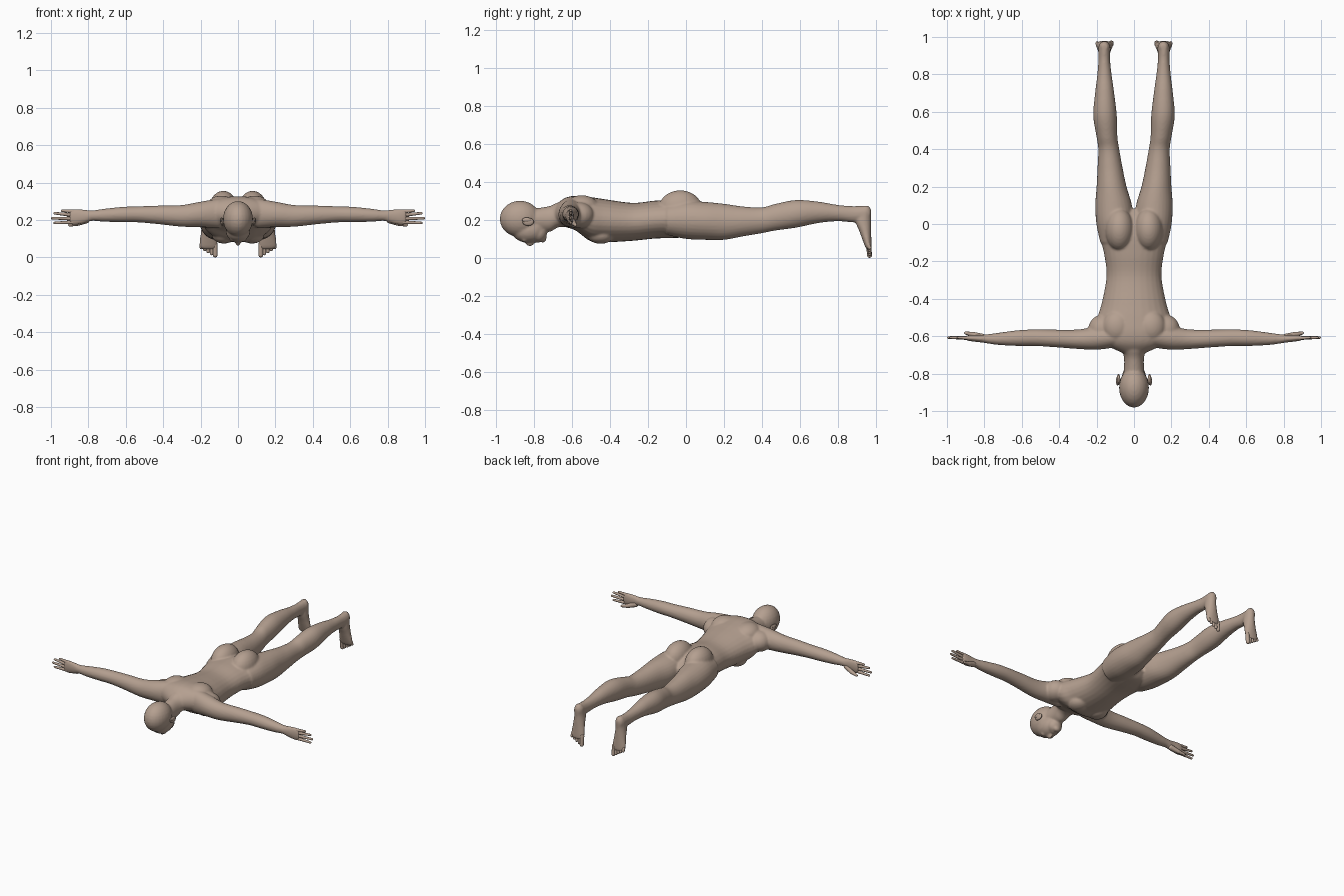
import bpy, bmesh, math
from mathutils import Matrix, Vector

cube = bpy.data.objects.get("Cube")
if cube:
    bpy.data.objects.remove(cube, do_unlink=True)

skin = bpy.data.materials.new("skin")
skin.use_nodes = True
skin.diffuse_color = (0.46, 0.35, 0.28, 1)
skin.node_tree.nodes["Principled BSDF"].inputs["Base Color"].default_value = skin.diffuse_color


def smooth_rows(rows, steps=5):
    """Catmull-Rom interpolation through the section rows."""
    pts = [rows[0]] + rows + [rows[-1]]
    out = []
    for a, b, c, d in zip(pts, pts[1:], pts[2:], pts[3:]):
        for s in range(steps):
            t = s / steps
            out.append([q + t / 2 * (r - p + t * (2 * p - 5 * q + 4 * r - w + t * (3 * (q - r) + w - p)))
                        for p, q, r, w in zip(a, b, c, d)])
    return out + [rows[-1]]


def loft(bm, axis, rows, side=1, sides=28):
    """Rows: place along axis, two centre offsets, two radii."""
    order = {"X": (0, 1, 2), "Y": (1, 0, 2), "Z": (2, 0, 1)}[axis]
    rings = []
    for place, cu, cv, ru, rv in smooth_rows(rows):
        ring = []
        for i in range(sides):
            a = math.tau * i / sides
            co = Vector()
            co[order[0]] = place
            co[order[1]] = cu + ru * math.cos(a)
            co[order[2]] = cv + rv * math.sin(a)
            co.x *= side
            ring.append(bm.verts.new(co))
        rings.append(ring)
    for low, high in zip(rings, rings[1:]):
        for i in range(sides):
            j = (i + 1) % sides
            bm.faces.new((low[i], low[j], high[j], high[i]))
    bm.faces.new(rings[0])
    bm.faces.new(rings[-1])


def blob(bm, centre, radii, side=1):
    x, y, z = centre
    place = Matrix.Translation((x * side, y, z)) @ Matrix.Diagonal((*radii, 1))
    bmesh.ops.create_uvsphere(bm, u_segments=24, v_segments=14, radius=1, matrix=place)


def digit(bm, start, end, r_start, r_end, side):
    """Tapered finger or toe with round ends."""
    p, q = (Vector((v[0] * side, v[1], v[2])) for v in (start, end))
    turn = (q - p).to_track_quat("Z", "Y").to_matrix().to_4x4()
    bmesh.ops.create_cone(bm, segments=12, radius1=r_start, radius2=r_end, depth=(q - p).length,
                          matrix=Matrix.Translation((p + q) / 2) @ turn)
    for point, r in ((p, r_start), (q, r_end)):
        bmesh.ops.create_uvsphere(bm, u_segments=12, v_segments=8, radius=r,
                                  matrix=Matrix.Translation(point) @ turn)


def finish(bm, name):
    bmesh.ops.recalc_face_normals(bm, faces=bm.faces)
    for f in bm.faces:
        f.smooth = True
    mesh = bpy.data.meshes.new(name)
    bm.to_mesh(mesh)
    bm.free()
    mesh.materials.append(skin)
    obj = bpy.data.objects.new(name, mesh)
    bpy.context.collection.objects.link(obj)
    return obj


body = bmesh.new()

# Torso and neck, lying face down
loft(body, "Y", [
    (-.69, 0, .235, .06, .04), (-.64, 0, .24, .16, .075), (-.58, 0, .235, .2, .092),
    (-.5, 0, .203, .195, .117), (-.42, 0, .195, .172, .113), (-.28, 0, .19, .147, .1),
    (-.16, 0, .202, .16, .1), (-.05, 0, .205, .185, .1), (.03, 0, .195, .17, .08),
    (.08, 0, .19, .1, .04)])
loft(body, "Y", [
    (-.8, 0, .2, .055, .06), (-.72, 0, .205, .053, .068), (-.67, 0, .228, .068, .066),
    (-.6, 0, .235, .11, .075)])

# Head and face
blob(body, (0, -.875, .205), (.08, .107, .096))
blob(body, (0, -.83, .145), (.066, .09, .066))
blob(body, (0, -.778, .13), (.05, .045, .048))
blob(body, (0, -.755, .102), (.025, .02, .022))
blob(body, (0, -.823, .084), (.013, .025, .024))
blob(body, (0, -.785, .09), (.022, .012, .012))

for side in (1, -1):
    # Shoulder blades, sides, chest and buttocks
    blob(body, (.09, -.55, .268), (.08, .09, .062), side)
    blob(body, (.17, -.565, .225), (.075, .08, .068), side)
    blob(body, (.075, -.45, .12), (.065, .07, .046), side)
    blob(body, (.078, -.03, .26), (.077, .115, .096), side)
    # Closed eyes
    blob(body, (.029, -.852, .096), (.016, .011, .014), side)
    # Arms and palms
    loft(body, "X", [
        (.1, -.6, .235, .06, .08), (.2, -.61, .23, .062, .068), (.3, -.616, .222, .052, .058),
        (.42, -.612, .227, .047, .05), (.53, -.608, .23, .044, .043), (.62, -.61, .229, .042, .041),
        (.72, -.614, .225, .033, .034), (.78, -.614, .223, .025, .028), (.82, -.613, .219, .02, .036),
        (.87, -.61, .216, .017, .043), (.9, -.609, .216, .012, .038)], side)
    # Legs
    loft(body, "Y", [
        (-.1, .1, .2, .08, .08), (0, .103, .2, .098, .1), (.1, .109, .195, .098, .1),
        (.2, .12, .19, .08, .095), (.3, .128, .192, .067, .079), (.4, .135, .198, .056, .068),
        (.47, .145, .214, .056, .07), (.58, .155, .232, .063, .073), (.7, .157, .24, .051, .056),
        (.8, .158, .236, .038, .043), (.88, .159, .23, .031, .043), (.94, .159, .233, .031, .042),
        (.97, .159, .235, .022, .03)], side)
    # Feet, toes pointing down
    loft(body, "Z", [
        (.275, .158, .948, .015, .015), (.25, .158, .942, .03, .035), (.2, .158, .933, .034, .042),
        (.14, .158, .945, .04, .031), (.08, .158, .957, .048, .021), (.055, .158, .962, .046, .016),
        (.045, .155, .964, .036, .01)], side)

body_obj = finish(body, "body")
remesh = body_obj.modifiers.new("merge_parts", "REMESH")
remesh.mode = "VOXEL"
remesh.voxel_size = 0.0065
remesh.use_smooth_shade = True
soften = body_obj.modifiers.new("soften", "SMOOTH")
soften.factor = 0.5
soften.iterations = 5

fingers, toes, ears = bmesh.new(), bmesh.new(), bmesh.new()
finger_tips = [(.94, .25), (.98, .236), (.993, .21), (.98, .184)]
for side in (1, -1):
    # Fingers and thumb
    for i, (x, z) in enumerate(finger_tips):
        digit(fingers, (.88, -.61, .245 - .019 * i), (x, -.607, z), .0105, .0068, side)
    digit(fingers, (.81, -.605, .2), (.86, -.59, .181), .018, .013, side)
    digit(fingers, (.86, -.59, .181), (.9, -.583, .173), .013, .008, side)
    # Toes, largest on the inside
    for i in range(5):
        r = .013 if i == 0 else .0095
        x = .122 + .0185 * i
        digit(toes, (x, .962, .07), (x, .968, r + .011 * i), r, r, side)
    # Ears with a raised rim
    blob(ears, (.083, -.832, .19), (.01, .03, .021), side)
    blob(ears, (.089, -.84, .2), (.007, .024, .013), side)

finish(fingers, "fingers")
finish(toes, "toes")
finish(ears, "ears")
